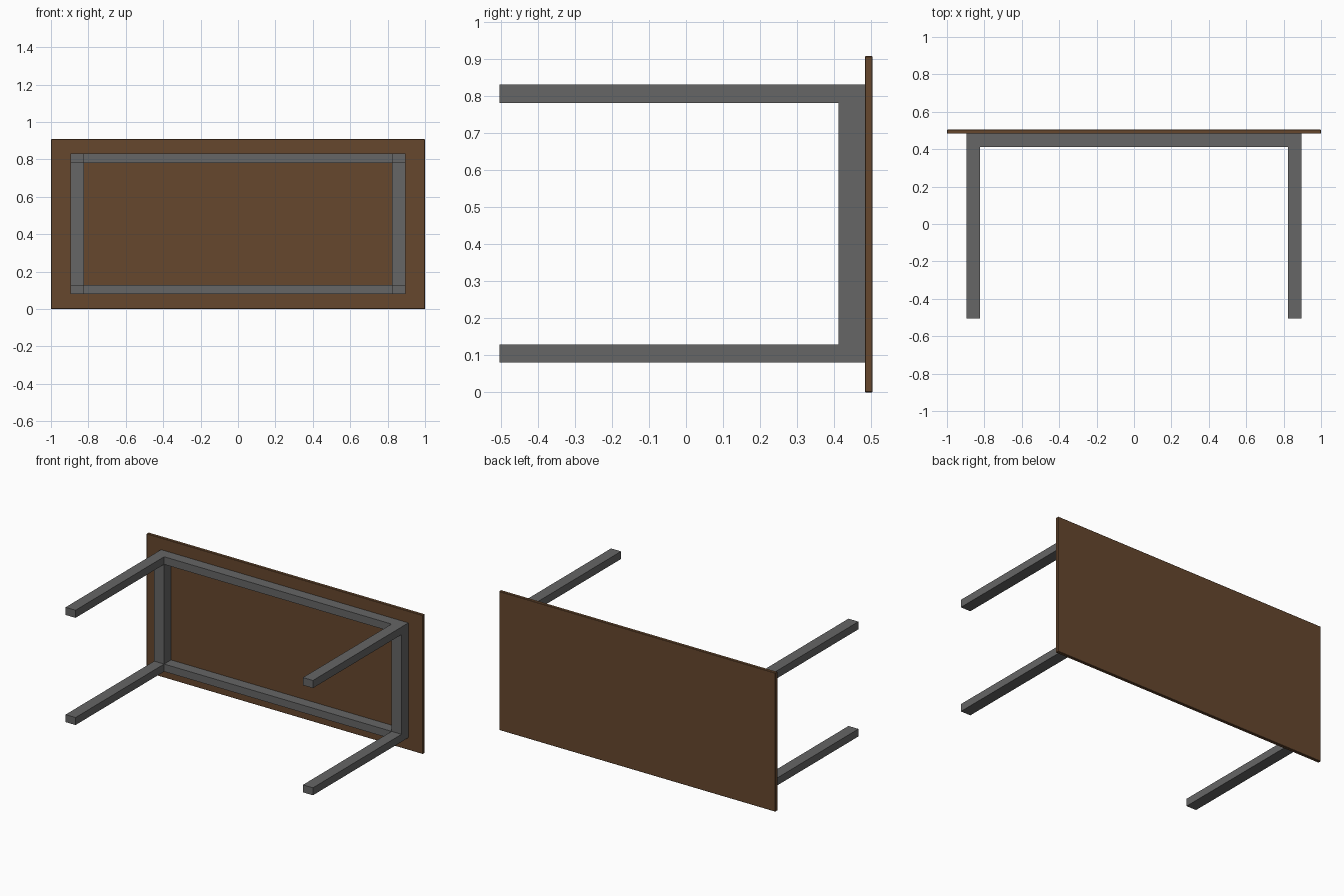
import bpy

if "Cube" in bpy.data.objects:
    bpy.data.objects.remove(bpy.data.objects["Cube"])

def material(name, rgb):
    m = bpy.data.materials.new(name)
    m.diffuse_color = (*rgb, 1)
    m.use_nodes = True
    m.node_tree.nodes["Principled BSDF"].inputs["Base Color"].default_value = m.diffuse_color
    return m

wood = material("brown wood", (0.133, 0.063, 0.027))
metal = material("grey metal", (0.133, 0.133, 0.133))

def box(name, x, y, z, mat):
    """Axis-aligned box from (min, max) ranges."""
    bpy.ops.mesh.primitive_cube_add(size=1, location=[(a + b) / 2 for a, b in (x, y, z)])
    o = bpy.context.object
    o.name = name
    o.scale = [b - a for a, b in (x, y, z)]
    bpy.ops.object.transform_apply(location=False, rotation=False, scale=True)
    o.data.materials.append(mat)
    return o

# Table top, standing on its long edge
top = box("table_top", (-1, 1), (0.483, 0.504), (0, 0.908), wood)
bev = top.modifiers.new("edge", 'BEVEL')
bev.width = 0.002
bev.segments = 1

X0, X1 = 0.823, 0.895             # leg width range
ROWS = {"lower": (0.08, 0.129), "upper": (0.781, 0.831)}
FRAME = (0.412, 0.483)            # depth of the frame under the top

# Legs and long rails
for row, z in ROWS.items():
    for side, x in (("left", (-X1, -X0)), ("right", (X0, X1))):
        box(f"{row}_{side}_leg", x, (-0.504, 0.483), z, metal)
    box(f"{row}_long_rail", (-X0, X0), FRAME, z, metal)

# Short rails joining the legs
for side, x in (("left", (-X1, -X0)), ("right", (X0, X1))):
    box(f"{side}_short_rail", x, FRAME, (0.129, 0.781), metal)
